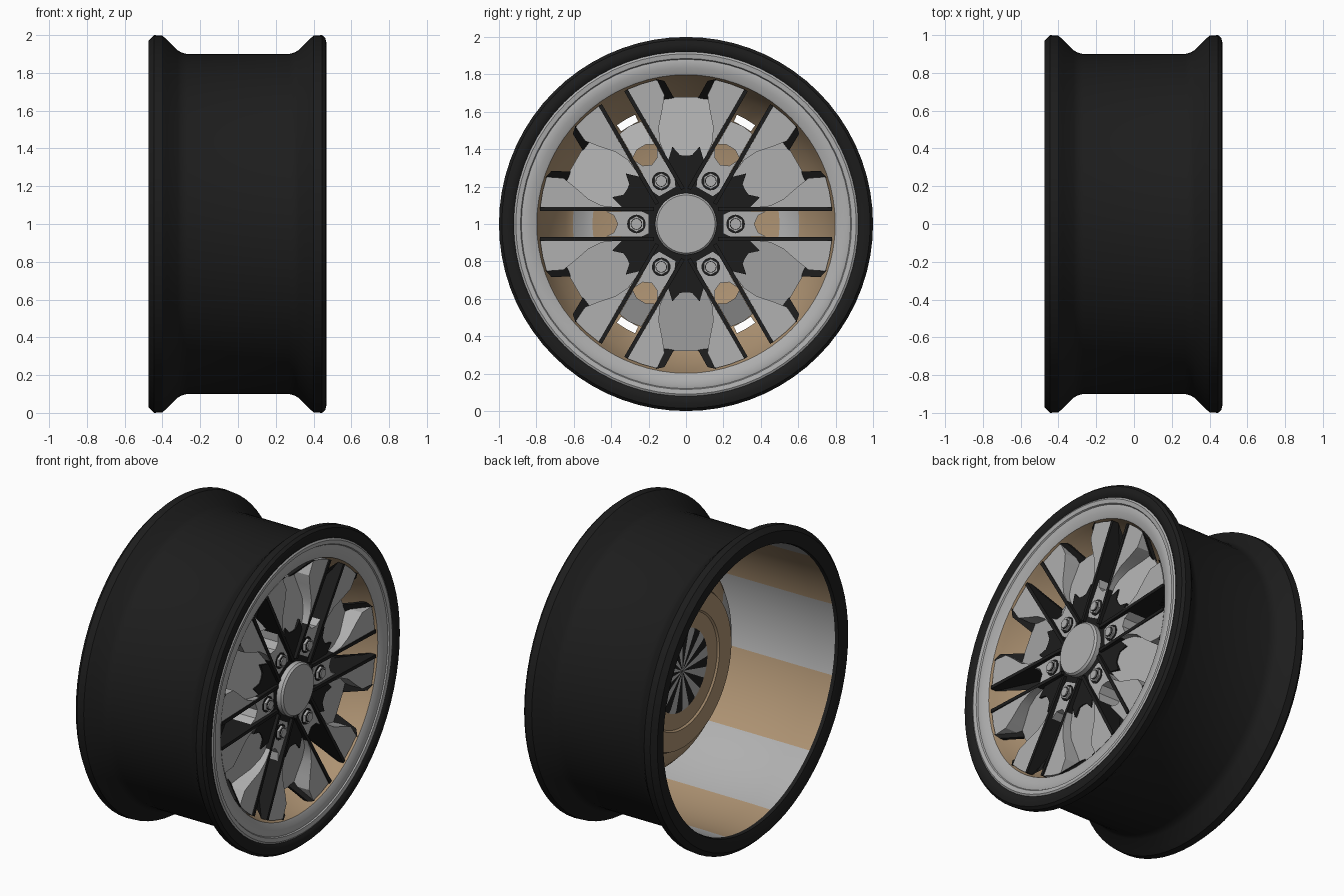
import bpy, bmesh, math
from math import cos, sin, radians, pi

if "Cube" in bpy.data.objects:
    bpy.data.objects.remove(bpy.data.objects["Cube"])


def material(name, rgb):
    m = bpy.data.materials.new(name)
    m.diffuse_color = (*rgb, 1)
    m.use_nodes = True
    m.node_tree.nodes["Principled BSDF"].inputs["Base Color"].default_value = m.diffuse_color
    return m


BLACK = material("satin_black", (0.012, 0.012, 0.012))
GREY = material("silver_grey", (0.43, 0.43, 0.43))
TAN = material("bronze_tan", (0.42, 0.29, 0.17))
MATS = [BLACK, GREY, TAN]
K, G, T = 0, 1, 2


def finish(name, bm, angle=35):
    bmesh.ops.remove_doubles(bm, verts=bm.verts, dist=1e-5)
    bmesh.ops.recalc_face_normals(bm, faces=bm.faces)
    me = bpy.data.meshes.new(name)
    bm.to_mesh(me)
    bm.free()
    for m in MATS:
        me.materials.append(m)
    ob = bpy.data.objects.new(name, me)
    bpy.context.collection.objects.link(ob)
    bpy.ops.object.select_all(action='DESELECT')
    ob.select_set(True)
    bpy.context.view_layer.objects.active = ob
    bpy.ops.object.shade_smooth_by_angle(angle=radians(angle))
    return ob


def lathe(name, profile, colour, n=72):
    """Spin (x, radius) points round the axle; colour(row, degrees) gives a material or None."""
    bm = bmesh.new()
    rings = []
    for x, r in profile:
        rings.append([bm.verts.new((x, r * cos(2 * pi * i / n), 1 + r * sin(2 * pi * i / n)))
                      for i in range(n)])
    for row in range(len(profile) - 1):
        a, b = rings[row], rings[row + 1]
        for i in range(n):
            c = colour(row, (i + 0.5) * 360 / n)
            if c is not None:
                j = (i + 1) % n
                bm.faces.new((a[i], a[j], b[j], b[i])).material_index = c
    bmesh.ops.dissolve_degenerate(bm, dist=1e-5, edges=bm.edges)
    return finish(name, bm)


def prisms(name, outlines, x0, x1, mat, start=0, angles=range(0, 360, 60)):
    """Extrude (u, v) outlines along the axle, v pointing outwards; repeat at each angle."""
    bm = bmesh.new()
    low = x0 if callable(x0) else (lambda u, v: x0)
    top = x1 if callable(x1) else (lambda u, v: x1)
    for ang in angles:
        t = radians(ang + start - 90)
        for pts in outlines:
            def place(x, u, v):
                return bm.verts.new((x, u * cos(t) - v * sin(t), 1 + u * sin(t) + v * cos(t)))
            lo = [place(low(u, v), u, v) for u, v in pts]
            hi = [place(top(u, v), u, v) for u, v in pts]
            n = len(pts)
            faces = [bm.faces.new(lo[::-1]), bm.faces.new(hi)]
            for i in range(n):
                j = (i + 1) % n
                faces.append(bm.faces.new((lo[i], lo[j], hi[j], hi[i])))
            for f in faces:
                f.material_index = mat
    return finish(name, bm, 25)


def mirrored(pts):
    return [pts, [(-u, v) for u, v in pts]]


def circle(r, n, v0=0.0):
    return [(r * cos(2 * pi * i / n), v0 + r * sin(2 * pi * i / n)) for i in range(n)]


def floor(u, v):
    """Height just above the bronze dish, for the undersides of the spokes."""
    r = math.hypot(u, v)
    return 0.10 + max(0, r - 0.50) * 1.05


# Black outer barrel with flared bead lips and a flat rear flange
lathe("outer_barrel",
      [(-0.44, 0.885), (-0.462, 0.89), (-0.470, 0.92), (-0.475, 0.97), (-0.445, 1.0), (-0.40, 0.997),
       (-0.375, 0.975), (-0.32, 0.92), (-0.30, 0.908), (-0.27, 0.90), (0.27, 0.90),
       (0.30, 0.908), (0.32, 0.92), (0.375, 0.975), (0.40, 0.997), (0.445, 1.0),
       (0.462, 0.985), (0.468, 0.96), (0.466, 0.935), (0.455, 0.92)],
      lambda row, a: K)

# Inner barrel wall, banded silver and bronze
lathe("inner_barrel",
      [(-0.44, 0.885), (-0.30, 0.882), (0.33, 0.88), (0.42, 0.82)],
      lambda row, a: G if ((a + 15) % 60) < 30 else T)

# Silver front lip with a stepped face
lathe("front_lip",
      [(0.455, 0.922), (0.462, 0.91), (0.458, 0.885), (0.450, 0.88), (0.454, 0.862),
       (0.448, 0.835), (0.442, 0.81), (0.436, 0.798)],
      lambda row, a: G)


# Bronze dish behind the spokes, with four small openings
def dish_colour(row, a):
    off = abs((a + 30) % 60 - 30)
    side = abs((a + 90) % 180 - 90) < 30
    if row == 3 and not side and off < 5:
        return None
    if row in (4, 5) and side:
        return G
    return T


lathe("bronze_dish",
      [(0.436, 0.798), (0.40, 0.785), (0.27, 0.74), (0.14, 0.645), (0.10, 0.605),
       (0.07, 0.55), (0.045, 0.50), (0.04, 0.25)], dish_colour)

# Rear hub ring and fan-coloured centre
lathe("rear_hub_ring", [(0.04, 0.50), (0.02, 0.49), (0.02, 0.37), (0.03, 0.36), (0.03, 0.26)],
      lambda row, a: T)
lathe("rear_hub_centre", [(0.03, 0.26), (0.025, 0.24), (0.025, 0.0)],
      lambda row, a: K if (a % 30) < 15 else G)

# Black jagged hub star
star = []
for k in range(6):
    for da, r in ((-30, 0.34), (-21, 0.37), (-17, 0.34), (-10, 0.42), (-5, 0.37),
                  (0, 0.365), (5, 0.37), (10, 0.42), (17, 0.34), (21, 0.37)):
        t = radians(60 * k + 90 + da)
        star.append((r * cos(t), r * sin(t)))
prisms("hub_star", [star], 0.05, 0.39, K, angles=[90])

# Silver centre cap
lathe("centre_cap", [(0.30, 0.165), (0.42, 0.165), (0.432, 0.155), (0.432, 0.0)],
      lambda row, a: G)

# Sloped webs between the spoke arms, running in under the star
web = [(-0.085, 0.32), (0.085, 0.32), (0.125, 0.40), (0.20, 0.55), (0.13, 0.68),
       (-0.13, 0.68), (-0.20, 0.55), (-0.125, 0.40)]
prisms("spoke_web", [web], lambda u, v: max(0.10, floor(u, v)),
       lambda u, v: 0.385 - 0.28 * max(0, v - 0.42), G, start=30)

# Raised spoke arms either side of each web
arm = [(0.112, 0.375), (0.312, 0.72), (0.235, 0.75), (0.155, 0.772), (0.115, 0.69),
       (0.125, 0.62), (0.145, 0.52), (0.14, 0.44)]
prisms("spoke_arm", mirrored(arm), floor, lambda u, v: 0.405 + 0.03 * v, G, start=30)

# Black gussets in the outer notches
gusset = [(0.16, 0.775), (0.115, 0.765), (0.065, 0.675), (0.12, 0.66)]
prisms("notch_gusset", mirrored(gusset), floor, lambda u, v: floor(u, v) + 0.03, K, start=30)

# Thin black rails lining each slot
rail = [(0.069, 0.17), (0.09, 0.17), (0.09, 0.50), (0.09, 0.78), (0.069, 0.78), (0.069, 0.50)]
prisms("slot_rail", mirrored(rail), floor, lambda u, v: 0.40 + 0.045 * v, K)

# Silver lug pads with hollow outer end, and bridges in the slots
pad = [(-0.05, 0.20), (0.05, 0.20), (0.068, 0.24), (0.068, 0.43), (0.045, 0.385),
       (0.0, 0.365), (-0.045, 0.385), (-0.068, 0.43), (-0.068, 0.24)]
prisms("lug_pad", [pad], 0.06, 0.394, G)
bridge = [(-0.068, 0.45), (-0.03, 0.475), (0.03, 0.475), (0.068, 0.45),
          (0.068, 0.595), (0.0, 0.605), (-0.068, 0.595)]
prisms("slot_bridge", [bridge], 0.12, lambda u, v: 0.32 - 0.5 * (v - 0.45), G,
       angles=[60, 120, 240, 300])

# Wheel bolts: dark seat, hex head and raised tip
prisms("bolt_seat", [circle(0.05, 16, 0.265)], 0.38, 0.397, K)
prisms("bolt_head", [circle(0.043, 6, 0.265)], 0.38, 0.412, G)
prisms("bolt_ring", [circle(0.031, 16, 0.265)], 0.40, 0.415, K)
prisms("bolt_tip", [circle(0.027, 16, 0.265)], 0.40, 0.422, G)
